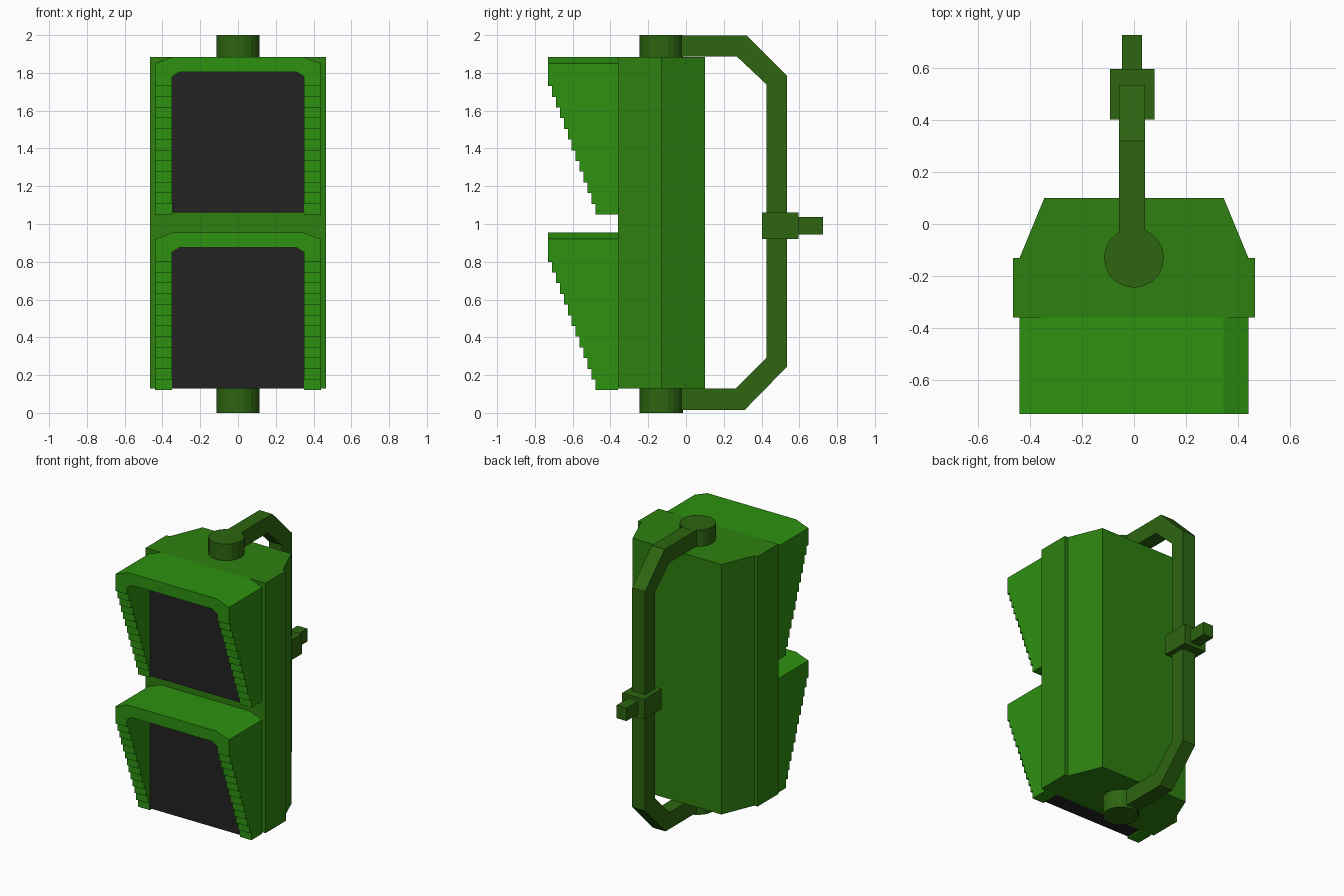
import bpy, bmesh, math
from mathutils import Vector

if "Cube" in bpy.data.objects:
    bpy.data.objects.remove(bpy.data.objects["Cube"], do_unlink=True)


def material(name, rgb):
    m = bpy.data.materials.new(name)
    m.use_nodes = True
    m.diffuse_color = (*rgb, 1)
    bsdf = m.node_tree.nodes["Principled BSDF"]
    bsdf.inputs["Base Color"].default_value = (*rgb, 1)
    bsdf.inputs["Roughness"].default_value = 0.7
    return m


LIGHT = material("light green", (0.026, 0.283, 0.005))
MID = material("mid green", (0.026, 0.216, 0.005))
DARK = material("dark green", (0.026, 0.130, 0.005))
BLACK = material("screen black", (0.016, 0.016, 0.016))


def prism(bm, points, axis, lo, hi):
    """Extrude a closed 2D outline along an axis; points use the other two axes in order."""
    def place(p, t):
        c = list(p)
        c.insert(axis, t)
        return bm.verts.new(c)
    face = bm.faces.new([place(p, lo) for p in points])
    ext = bmesh.ops.extrude_face_region(bm, geom=[face])
    move = Vector((0, 0, 0))
    move[axis] = hi - lo
    verts = [g for g in ext["geom"] if isinstance(g, bmesh.types.BMVert)]
    bmesh.ops.translate(bm, verts=verts, vec=move)


def finish(bm, name, mat):
    bmesh.ops.recalc_face_normals(bm, faces=bm.faces)
    me = bpy.data.meshes.new(name)
    bm.to_mesh(me)
    bm.free()
    me.materials.append(mat)
    ob = bpy.data.objects.new(name, me)
    bpy.context.collection.objects.link(ob)
    return ob


def solid(name, mat, points, axis, lo, hi):
    bm = bmesh.new()
    prism(bm, points, axis, lo, hi)
    return finish(bm, name, mat)


def box(name, mat, x, y, z):
    return solid(name, mat, [(x[0], y[0]), (x[1], y[0]), (x[1], y[1]), (x[0], y[1])], 2, *z)


def mirrored(half):
    """Complete a half outline with its reflection in x."""
    return half + [(-x, v) for x, v in reversed(half)]


# Housing with a tapered back
solid("housing", MID, mirrored([(0.465, -0.36), (0.465, -0.13), (0.44, -0.13), (0.345, 0.10)]),
      2, 0.13, 1.885)

# Two hoods with stepped side walls, each around a raised screen
STEPS, FRONT, BACK = 12, -0.73, -0.36
for label, z0 in (("lower", 0.12), ("upper", 1.05)):
    bm = bmesh.new()
    wall_top = z0 + 0.68
    outer = [(0.44, wall_top), (0.44, z0 + 0.80), (0.415, z0 + 0.808), (0.345, z0 + 0.835)]
    inner = [(-0.35, wall_top), (-0.35, z0 + 0.73), (-0.31, z0 + 0.755)]
    prism(bm, mirrored(outer) + mirrored(inner), 1, FRONT, BACK)
    stairs = [(BACK, z0), (BACK, wall_top)]
    for i in range(STEPS):
        y = FRONT + 0.25 * (i + 1) / STEPS
        stairs += [(y, wall_top - 0.68 * i / STEPS), (y, wall_top - 0.68 * (i + 1) / STEPS)]
    for lo, hi in ((-0.44, -0.35), (0.35, 0.44)):
        prism(bm, stairs, 0, lo, hi)
    finish(bm, label + "_hood", LIGHT)
    box(label + "_screen", BLACK, (-0.35, 0.35), (-0.474, BACK), (z0 + 0.01, z0 + 0.755))

# Round pivots above and below the housing
circle = [(0.115 * math.cos(a), -0.13 + 0.115 * math.sin(a))
          for a in (2 * math.pi * i / 20 for i in range(20))]
solid("top_pivot", DARK, circle, 2, 1.885, 2.0)
solid("bottom_pivot", DARK, circle, 2, 0.0, 0.13)

# Bent bracket behind the housing
bracket = [(-0.06, 1.999), (0.32, 1.999), (0.535, 1.785), (0.535, 0.245), (0.31, 0.015),
           (-0.06, 0.015), (-0.06, 0.13), (0.265, 0.13), (0.425, 0.29), (0.425, 1.74),
           (0.27, 1.886), (-0.06, 1.886)]
solid("bracket", DARK, bracket, 0, -0.058, 0.043)

# Clamp and mounting stub
box("clamp", DARK, (-0.093, 0.078), (0.402, 0.596), (0.92, 1.06))
box("mounting_stub", DARK, (-0.046, 0.031), (0.596, 0.726), (0.945, 1.036))
